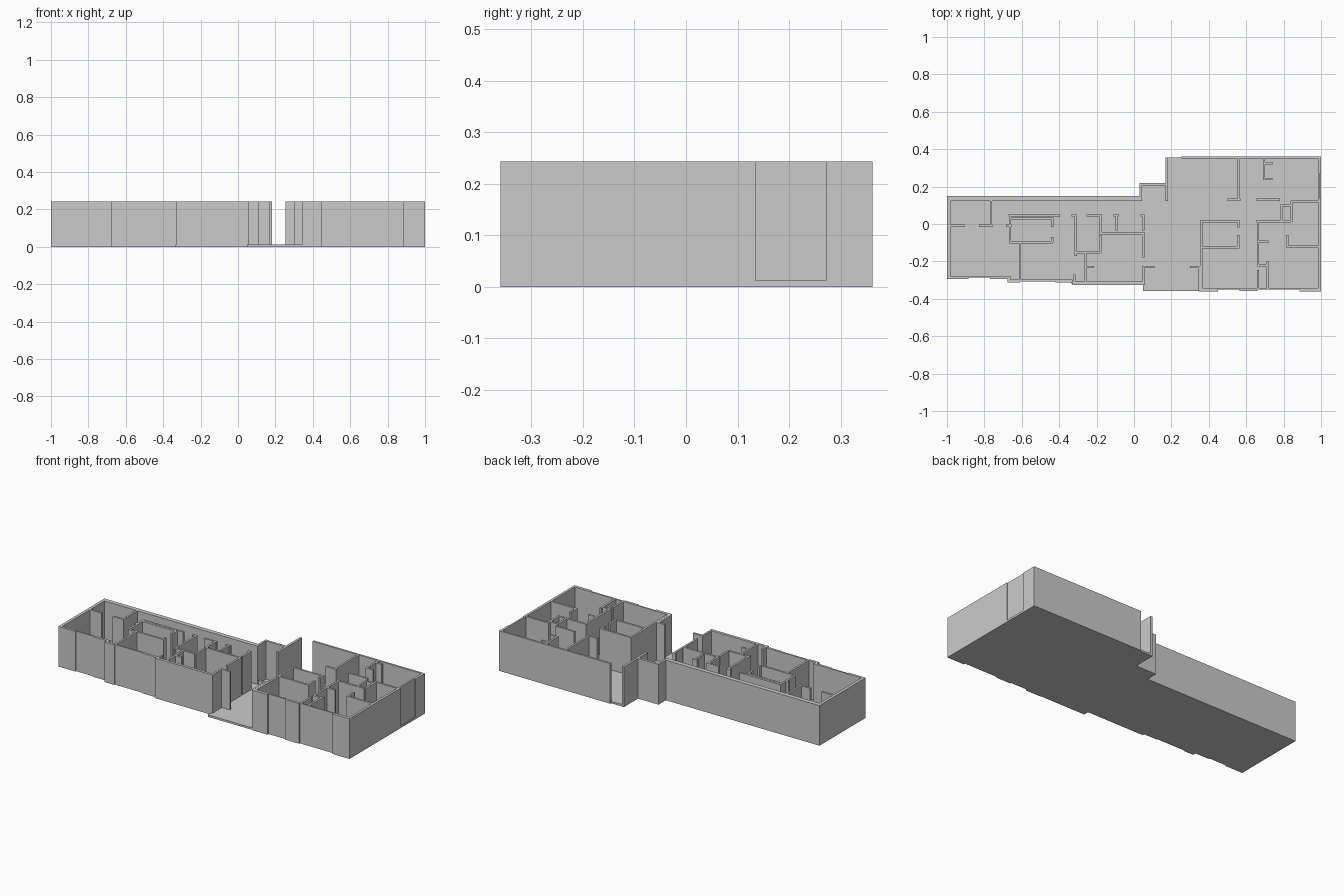
import bpy, bmesh
from mathutils import Matrix

H = 0.243      # wall height
FLOOR = 0.012  # slab thickness
T = 0.012      # partition thickness


def finish(name, bm):
    me = bpy.data.meshes.new(name)
    bm.to_mesh(me)
    bm.free()
    bpy.context.collection.objects.link(bpy.data.objects.new(name, me))


def add_box(bm, x0, x1, y0, y1, z0=0.0, z1=H):
    m = Matrix.Translation(((x0 + x1) / 2, (y0 + y1) / 2, (z0 + z1) / 2))
    bmesh.ops.create_cube(bm, size=1, matrix=m @ Matrix.Diagonal((x1 - x0, y1 - y0, z1 - z0, 1)))


def boxes(name, rects):
    bm = bmesh.new()
    for r in rects:
        add_box(bm, *r)
    finish(name, bm)


def partitions(name, along_x, along_y):
    """along_x: (y, x0, x1), along_y: (x, y0, y1); centre lines."""
    h = T / 2
    boxes(name, [(a, b, y - h, y + h, FLOOR / 2) for y, a, b in along_x]
          + [(x - h, x + h, a, b, FLOOR / 2) for x, a, b in along_y])


# Floor slab
outline = [(-1, -.285), (-.675, -.285), (-.675, -.308), (-.335, -.308), (-.335, -.322),
           (.048, -.322), (.048, -.357), (.35, -.357), (.35, -.35), (1, -.35), (1, .362),
           (.26, .362), (.26, .355), (.168, .355), (.168, .22), (.03, .22), (.03, .15), (-1, .15)]
bm = bmesh.new()
face = bm.faces.new([bm.verts.new((x, y, 0)) for x, y in outline])
res = bmesh.ops.extrude_face_region(bm, geom=[face])
bmesh.ops.translate(bm, vec=(0, 0, FLOOR),
                    verts=[v for v in res["geom"] if isinstance(v, bmesh.types.BMVert)])
bmesh.ops.recalc_face_normals(bm, faces=bm.faces[:])
finish("floor_slab", bm)

# Outer walls, left wing
boxes("left_wing_outer_walls", [
    (-1, -.982, -.29, .15),
    (-1, .043, .123, .15),
    (-1, -.885, -.293, -.278), (-.885, -.77, -.287, -.278), (-.77, -.675, -.293, -.278),
    (-.675, -.66, -.313, -.278),
    (-.675, -.61, -.313, -.298), (-.61, -.42, -.308, -.298), (-.42, -.33, -.313, -.298),
    (-.33, .058, -.325, -.308),
])

# Entrance lobby bump
boxes("lobby_walls", [
    (.03, .043, .123, .22),
    (.03, .18, .205, .22),
    (.168, .182, .123, .355),
])

# Outer walls, right wing
boxes("right_wing_outer_walls", [
    (.255, 1, .35, .362),
    (.985, 1, .272, .362), (.985, .995, .135, .272), (.985, 1, -.36, .135),
    (.347, .45, -.36, -.342), (.45, .565, -.35, -.342), (.565, .66, -.357, -.342),
    (.66, .775, -.35, -.342), (.775, .885, -.35, -.342), (.885, 1, -.36, -.342),
])

# Partitions, left wing
partitions("left_wing_partitions", [
    (-.01, -.99, -.905), (-.01, -.83, -.757), (-.01, -.685, -.655),
    (.045, -.67, -.395), (.03, -.66, -.435), (-.097, -.665, -.435),
    (.045, -.335, -.315), (.045, -.255, -.172), (.045, -.11, -.08), (.045, .035, .055),
    (-.152, -.315, -.18), (-.05, -.185, .055), (-.23, -.26, -.215),
    (-.23, .045, .11),
], [
    (-.765, -.015, .13), (-.663, -.1, .05), (-.61, -.3, -.1),
    (-.437, -.015, .035), (-.437, -.1, -.07),
    (-.312, -.155, .05), (-.312, -.17, -.15), (-.32, -.31, -.27), (-.26, -.31, -.15),
    (-.18, -.045, .05), (-.18, -.155, -.06), (-.092, -.035, .045),
    (.05, -.035, .05), (.05, -.18, -.05), (.05, -.32, -.225),
])

# Partitions, right wing
partitions("right_wing_partitions", [
    (.13, .5, .57), (.13, .655, .78), (.24, .69, .74), (.325, .69, .74),
    (.12, .845, .99), (.1, .785, .845),
    (.015, .355, .565), (.015, .655, .84), (-.125, .36, .56),
    (-.095, .66, .72), (-.22, .66, .72), (-.12, .815, .99), (-.23, .3, .36),
], [
    (.56, .135, .355), (.695, .235, .355),
    (.79, .015, .105), (.842, .01, .125), (.82, -.125, -.06),
    (.36, -.35, .02), (.347, -.355, -.225), (.557, -.02, .015), (.557, -.13, -.06),
    (.663, -.225, .02), (.663, -.345, -.245), (.715, -.345, -.2),
])
